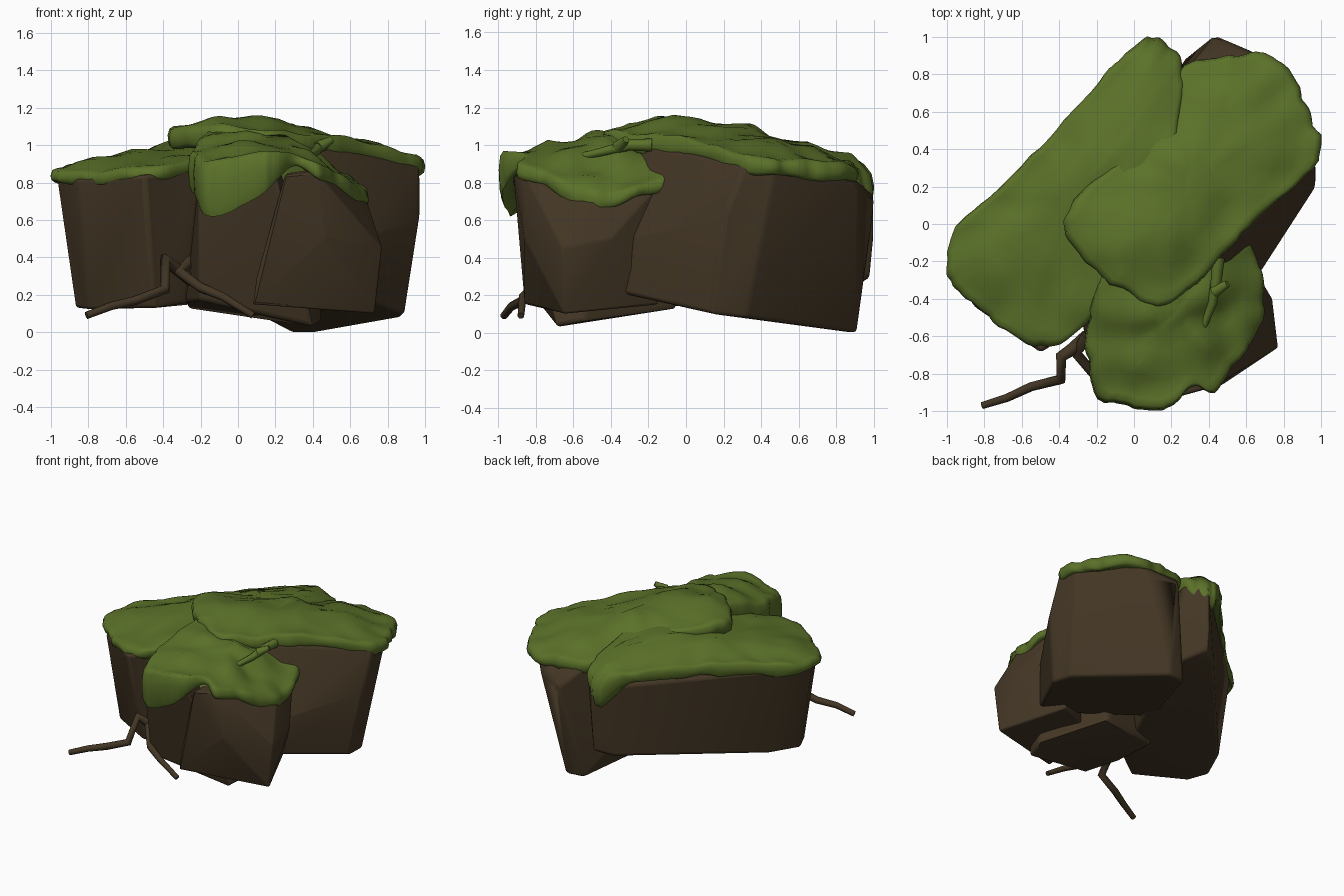
import bpy, bmesh, math
from mathutils import Vector, noise

cube = bpy.data.objects.get("Cube")
if cube:
    bpy.data.objects.remove(cube)


def material(name, color):
    mat = bpy.data.materials.new(name)
    mat.use_nodes = True
    mat.diffuse_color = color
    bsdf = mat.node_tree.nodes["Principled BSDF"]
    bsdf.inputs["Base Color"].default_value = color
    bsdf.inputs["Roughness"].default_value = 0.9
    return mat


EARTH = material("earth_brown", (0.056, 0.037, 0.018, 1))
MOSS = material("moss_green", (0.104, 0.165, 0.022, 1))


def finish(name, bm, mat, angle):
    bmesh.ops.recalc_face_normals(bm, faces=bm.faces[:])
    mesh = bpy.data.meshes.new(name)
    bm.to_mesh(mesh)
    bm.free()
    mesh.materials.append(mat)
    mesh.shade_smooth()
    mesh.set_sharp_from_angle(angle=math.radians(angle))
    obj = bpy.data.objects.new(name, mesh)
    bpy.context.collection.objects.link(obj)
    return obj


def rock(name, points):
    """Chiselled boulder: convex hull with softened edges."""
    bm = bmesh.new()
    for p in points:
        bm.verts.new(p)
    hull = bmesh.ops.convex_hull(bm, input=bm.verts[:])
    loose = {v for v in hull["geom_interior"] + hull["geom_unused"]
             if isinstance(v, bmesh.types.BMVert)}
    bmesh.ops.delete(bm, geom=list(loose), context="VERTS")
    bmesh.ops.dissolve_limit(bm, angle_limit=math.radians(6),
                             verts=bm.verts[:], edges=bm.edges[:])
    obj = finish(name, bm, EARTH, 40)
    bevel = obj.modifiers.new("soft_edges", "BEVEL")
    bevel.width = 0.02
    bevel.segments = 3
    bevel.limit_method = "ANGLE"
    bevel.angle_limit = math.radians(20)


def spline(points, steps):
    """Closed Catmull-Rom loop through the points."""
    pts = [Vector(p) for p in points]
    n = len(pts)
    out = []
    for i in range(n):
        a, b, c, d = (pts[(i + k) % n] for k in (-1, 0, 1, 2))
        for s in range(steps):
            t = s / steps
            out.append(b + (c - a) * (t / 2) + (a * 2 - b * 5 + c * 4 - d) * (t * t / 2)
                       + (b * 3 - a - c * 3 + d) * (t ** 3 / 2))
    return out


def moss(name, rim, inner, center):
    """Lumpy cap. Rim points hold x, y, top height and overhang depth."""
    loop = spline(rim, 7)
    known = [p.xyz for p in loop] + [Vector(p) for p in inner for _ in range(8)]

    def height(x, y):
        total = weight = 0
        for k in known:
            w = 1 / ((k.x - x) ** 2 + (k.y - y) ** 2 + 0.002) ** 1.5
            total += w * k.z
            weight += w
        return total / weight

    bm = bmesh.new()
    cx, cy = center
    rings = []
    # scale, blend towards surface height, share of the overhang
    for s, blend, drop in ((0.86, 0, 0.8), (0.96, 0, 1), (0.99, 0, 0.85), (1, 0, 0.45),
                           (0.985, 0, 0.12), (0.95, 0.5, 0), (0.88, 1, 0), (0.78, 1, 0),
                           (0.66, 1, 0), (0.52, 1, 0), (0.36, 1, 0), (0.18, 1, 0)):
        ring = []
        for p in loop:
            spot = Vector((p.x, p.y, p.z))
            wob = 1 + 0.03 * noise.noise(spot * 9) + 0.02 * noise.noise(spot * 23)
            x, y = cx + (p.x - cx) * s * wob, cy + (p.y - cy) * s * wob
            z = p.z * (1 - blend) + height(x, y) * blend - p.w * drop
            z += 0.022 * noise.noise(Vector((x, y, drop / 4)) * 6)
            ring.append(bm.verts.new((x, y, z)))
        rings.append(ring)
    n = len(loop)
    for low, high in zip(rings, rings[1:]):
        for i in range(n):
            j = (i + 1) % n
            bm.faces.new((low[i], low[j], high[j], high[i]))
    bm.faces.new(rings[-1])
    bm.faces.new(rings[0][::-1])
    finish(name, bm, MOSS, 70)


def root(name, points, radius, mat):
    """Tapering crooked root along a polyline."""
    curve = bpy.data.curves.new(name, "CURVE")
    curve.dimensions = "3D"
    curve.bevel_depth = radius
    curve.bevel_resolution = 2
    curve.use_fill_caps = True
    line = curve.splines.new("POLY")
    line.points.add(len(points) - 1)
    for i, p in enumerate(points):
        line.points[i].co = (*p, 1)
        line.points[i].radius = 1 - 0.45 * i / (len(points) - 1)
    curve.materials.append(mat)
    bpy.context.collection.objects.link(bpy.data.objects.new(name, curve))


# Boulders
rock("long_rock", [
    (-.97, -.2, .82), (-.86, -.44, .82), (-.5, -.69, .84), (-.2, -.5, .88),
    (.26, .87, .82), (.13, 1, .8), (-.88, .03, .84),
    (-.87, -.2, .13), (-.8, -.35, .12), (-.45, -.56, .13), (-.28, -.45, .16),
    (-.78, .02, .15), (.13, 1, .5), (.13, .98, .29), (0, .9, .25), (.3, .7, .2)])
rock("tall_rock", [
    (-.33, 0, 1.05), (.1, -.38, 1.05), (.45, -.18, .99), (.97, .32, .9), (.96, .48, .88),
    (.7, .87, .84), (.3, .85, .86), (.43, 1.01, .72), (.64, .92, .75),
    (.97, .2, .6), (.66, -.28, .5), (.6, -.35, .21), (.89, .14, .1), (.87, .32, .08),
    (.28, .89, 0), (.42, .91, 0), (.3, -.2, .2), (-.1, .1, .2)])
rock("front_left_rock", [
    (-.21, -.9, .82), (.2, -.93, .86), (.35, -.3, .92), (-.2, -.15, .95),
    (-.28, -.5, .16), (-.21, -.8, .17), (-.27, -.12, .13), (.05, -.76, .1),
    (.4, -.69, .03), (.45, -.55, .06), (.2, -.05, .13)])
rock("front_right_rock", [
    (.25, -.92, .84), (.42, -.87, .86), (.47, -.86, .5), (.69, -.5, .7), (.58, -.13, .8),
    (.35, -.3, .92), (.77, -.66, .45), (.74, -.4, .5), (.73, -.65, .1),
    (.08, -.86, .15), (.1, -.86, .3), (.52, -.15, .15), (.15, -.3, .16)])

# Moss caps
moss("long_rock_moss", [
    (-1, -.25, .87, .08), (-.95, -.01, .89, .09), (-.78, .14, .91, .1), (-.46, .46, .93, .09),
    (-.19, .76, .93, .08), (-.04, .92, .92, .1), (.1, 1, .86, .21), (.19, .93, .89, .2),
    (.26, .86, .92, .14), (.22, .4, 1.04, .1), (.1, -.1, 1.03, .1), (-.22, -.5, .94, .08),
    (-.46, -.66, .89, .08), (-.72, -.54, .87, .08), (-.92, -.38, .86, .07)],
    [(-.5, -.1, .98), (-.28, .2, 1.03), (-.05, .36, 1.06), (.06, .65, 1.02), (.1, .84, .96),
     (-.75, -.2, .94)], (-.35, .12))
moss("tall_rock_moss", [
    (-.37, 0, 1.1, .11), (-.29, .16, 1.09, .1), (-.08, .34, 1.04, .08), (.13, .62, .97, .09),
    (.27, .85, .91, .1), (.5, .89, .91, .1), (.7, .91, .89, .09), (.84, .8, .91, .1),
    (.93, .62, .92, .1), (1, .42, .94, .1), (.93, .27, .97, .1), (.65, .02, 1.03, .1),
    (.44, -.2, 1.05, .11), (.3, -.35, 1.07, .11), (.12, -.44, 1.09, .12), (-.1, -.34, 1.1, .11),
    (-.28, -.18, 1.1, .11)],
    [(-.1, -.1, 1.16), (.15, -.05, 1.16), (.25, .25, 1.12), (.6, .4, 1.04), (.5, .65, 1)],
    (.32, .22))
moss("front_rock_moss", [
    (-.25, -.55, 1, .22), (-.24, -.75, .95, .22), (-.19, -.93, .91, .28), (-.05, -.97, .94, .29),
    (.1, -1, .96, .23), (.2, -.98, .97, .16), (.31, -.87, .95, .07), (.43, -.9, .9, .08),
    (.53, -.76, .87, .1), (.65, -.6, .79, .1), (.7, -.4, .75, .09), (.68, -.25, .79, .07),
    (.6, -.1, .83, .06), (.4, -.1, .95, .06), (-.1, -.2, 1.08, .08)],
    [(.05, -.68, 1.02), (.3, -.6, .99), (.36, -.38, .99), (.54, -.5, .84), (.05, -.47, 1.08),
     (.22, -.42, 1.06), (-.13, -.42, 1.06)], (.2, -.5))

# Roots at the base and a mossy twig on top
root("left_root", [(-.25, -.6, .28), (-.33, -.67, .34), (-.39, -.71, .39), (-.39, -.83, .23),
                   (-.55, -.87, .17), (-.68, -.93, .14), (-.81, -.97, .09)], .037, EARTH)
root("right_root", [(-.25, -.6, .38), (-.31, -.69, .32), (-.2, -.82, .24), (-.08, -.87, .19),
                    (.08, -.88, .09)], .034, EARTH)
root("mossy_twig", [(.45, -.18, 1), (.44, -.3, 1), (.42, -.42, .97), (.37, -.55, .94)],
     .035, MOSS)
root("mossy_twig_tip", [(.43, -.36, .99), (.5, -.32, 1.03)], .035, MOSS)
